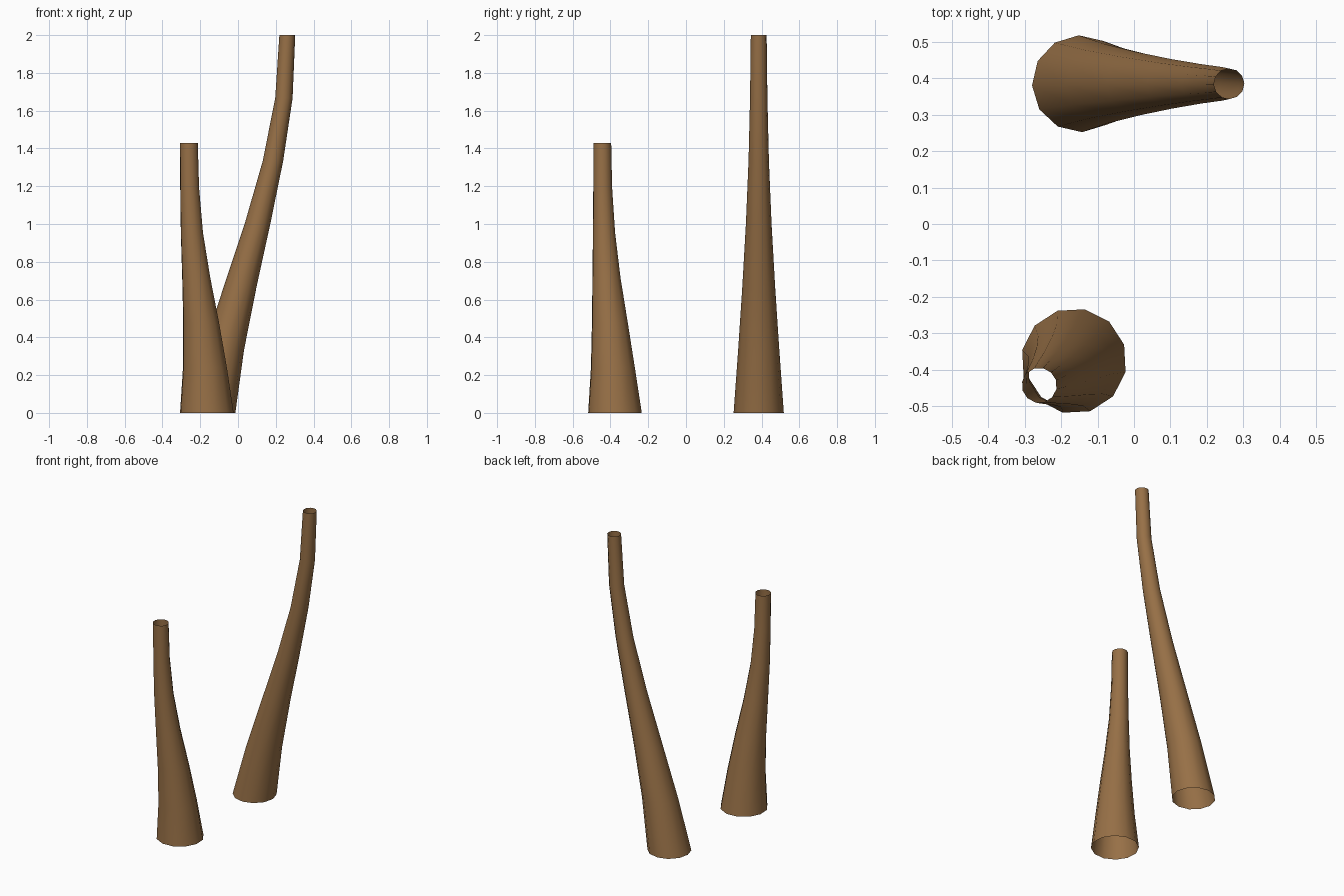
import bpy, bmesh, math

if "Cube" in bpy.data.objects:
    bpy.data.objects.remove(bpy.data.objects["Cube"])

SIDES = 12

bark = bpy.data.materials.new("brown bark")
bark.diffuse_color = (0.31, 0.162, 0.062, 1)
bark.use_nodes = True
bark.node_tree.nodes["Principled BSDF"].inputs["Base Color"].default_value = bark.diffuse_color


def trunk(name, height, xs, ys, radii, offset):
    """Open, bent, tapering tube: one ring of vertices per path point."""
    bm = bmesh.new()
    rings = []
    for i, (x, y, r) in enumerate(zip(xs, ys, radii)):
        z = height * i / (len(xs) - 1)
        angles = [math.radians(offset) + math.tau * k / SIDES for k in range(SIDES)]
        rings.append([bm.verts.new((x + r * math.cos(a), y + r * math.sin(a), z))
                      for a in angles])
    for low, high in zip(rings, rings[1:]):
        for k in range(SIDES):
            n = (k + 1) % SIDES
            bm.faces.new((low[k], low[n], high[n], high[k])).smooth = True
    mesh = bpy.data.meshes.new(name)
    bm.to_mesh(mesh)
    bm.free()
    mesh.materials.append(bark)
    obj = bpy.data.objects.new(name, mesh)
    bpy.context.collection.objects.link(obj)
    return obj


# Tall trunk at the back, leaning to the right
trunk("tall_trunk", 2.0,
      [-0.147, -0.077, 0.011, 0.103, 0.185, 0.243, 0.261],
      [0.385] * 7,
      [0.133, 0.109, 0.087, 0.068, 0.054, 0.046, 0.042], 2)

# Short trunk at the front, leaning to the front left
trunk("short_trunk", 1.43,
      [-0.165, -0.175, -0.195, -0.221, -0.244, -0.256, -0.260],
      [-0.376, -0.387, -0.403, -0.421, -0.434, -0.441, -0.443],
      [0.145, 0.119, 0.097, 0.076, 0.060, 0.051, 0.048], 18)
